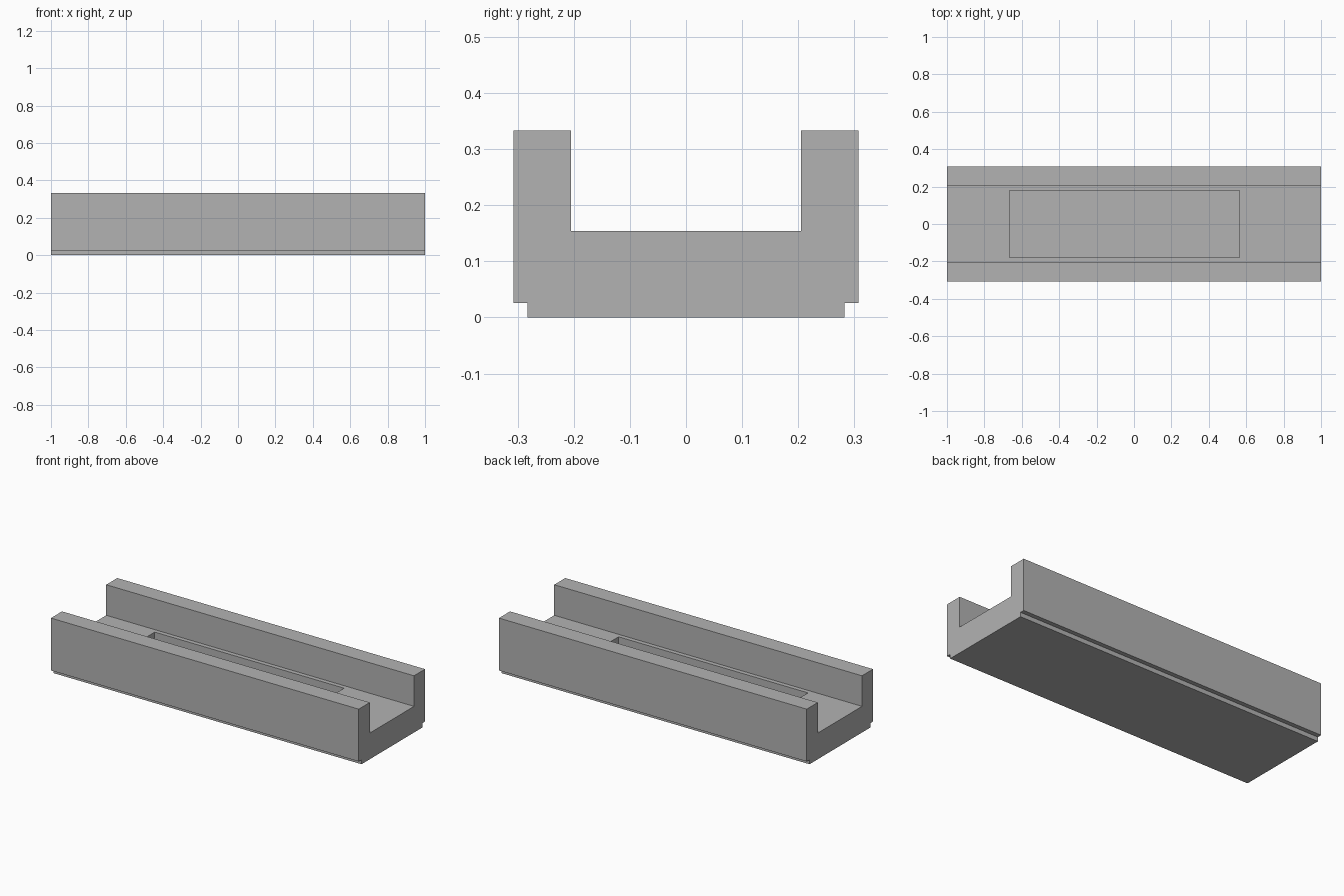
import bpy
import bmesh

cube = bpy.data.objects.get("Cube")
if cube:
    bpy.data.objects.remove(cube, do_unlink=True)

U = 2 / 78  # design module: the tray is 78 modules long

grey = bpy.data.materials.new("plain grey")
grey.use_nodes = True
colour = (0.45, 0.45, 0.45, 1)
grey.diffuse_color = colour
grey.node_tree.nodes["Principled BSDF"].inputs["Base Color"].default_value = colour


def make_object(name, bm):
    bmesh.ops.recalc_face_normals(bm, faces=bm.faces)
    mesh = bpy.data.meshes.new(name)
    bm.to_mesh(mesh)
    bm.free()
    mesh.materials.append(grey)
    obj = bpy.data.objects.new(name, mesh)
    bpy.context.collection.objects.link(obj)
    return obj


# Channel body: half profile (y, z) mirrored, then extruded along x
half = [(11, 0), (11, 1), (12, 1), (12, 13), (8, 13), (8, 6)]
profile = half + [(-y, z) for y, z in reversed(half)]
bm = bmesh.new()
end = bm.faces.new([bm.verts.new((-39 * U, y * U, z * U)) for y, z in profile])
sweep = bmesh.ops.extrude_face_region(bm, geom=[end])
verts = [v for v in sweep["geom"] if isinstance(v, bmesh.types.BMVert)]
bmesh.ops.translate(bm, verts=verts, vec=(78 * U, 0, 0))
body = make_object("channel_body", bm)

# Rectangular pocket sunk into the channel floor
bm = bmesh.new()
bmesh.ops.create_cube(bm, size=1)
bmesh.ops.scale(bm, verts=bm.verts, vec=(48 * U, 14 * U, 6 * U))
bmesh.ops.translate(bm, verts=bm.verts, vec=(-2 * U, 0, 5 * U))
cutter = make_object("pocket_cutter", bm)
cutter.hide_render = True
cutter.hide_set(True)
cutter.display_type = 'WIRE'

cut = body.modifiers.new("pocket", 'BOOLEAN')
cut.operation = 'DIFFERENCE'
cut.solver = 'EXACT'
cut.object = cutter
